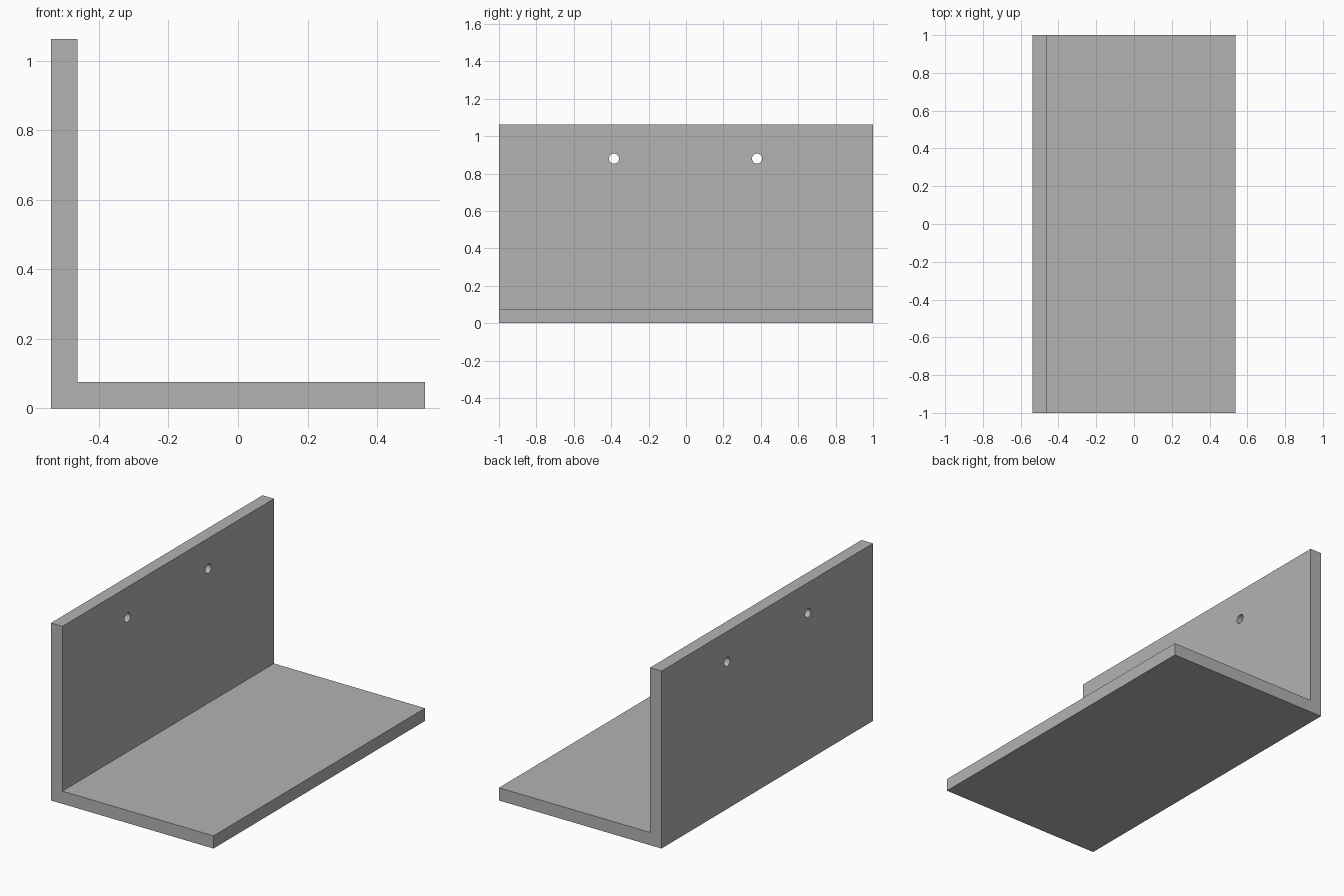
import bpy
import bmesh
from math import pi

cube = bpy.data.objects.get("Cube")
if cube:
    bpy.data.objects.remove(cube, do_unlink=True)

HALF_WIDTH, HALF_LENGTH, HEIGHT, THICK = 0.538, 1.0, 1.062, 0.076
HOLE_RADIUS, HOLE_Z = 0.027, 0.88

grey = bpy.data.materials.new("plain_grey")
grey.use_nodes = True
colour = (0.45, 0.45, 0.45, 1)
grey.diffuse_color = colour
grey.node_tree.nodes["Principled BSDF"].inputs["Base Color"].default_value = colour


def add_object(name, bm):
    bmesh.ops.recalc_face_normals(bm, faces=bm.faces)
    mesh = bpy.data.meshes.new(name)
    bm.to_mesh(mesh)
    bm.free()
    mesh.materials.append(grey)
    obj = bpy.data.objects.new(name, mesh)
    bpy.context.collection.objects.link(obj)
    return obj


# L-shaped bracket: profile extruded along its length
inner = -HALF_WIDTH + THICK
profile = [(-HALF_WIDTH, 0), (HALF_WIDTH, 0), (HALF_WIDTH, THICK),
           (inner, THICK), (inner, HEIGHT), (-HALF_WIDTH, HEIGHT)]
bm = bmesh.new()
face = bm.faces.new([bm.verts.new((x, -HALF_LENGTH, z)) for x, z in profile])
extruded = bmesh.ops.extrude_face_region(bm, geom=[face])["geom"]
bmesh.ops.translate(bm, vec=(0, 2 * HALF_LENGTH, 0),
                    verts=[v for v in extruded if isinstance(v, bmesh.types.BMVert)])
bracket = add_object("angle_bracket", bm)

# Two screw holes through the upright plate
for side, y in (("front", -0.385), ("back", 0.38)):
    bpy.ops.mesh.primitive_cylinder_add(
        vertices=32, radius=HOLE_RADIUS, depth=THICK * 3,
        location=(-HALF_WIDTH + THICK / 2, y, HOLE_Z), rotation=(0, pi / 2, 0))
    cutter = bpy.context.object
    cutter.name = side + "_hole_cutter"
    cutter.data.materials.append(grey)
    cutter.hide_render = True
    cutter.hide_set(True)
    cut = bracket.modifiers.new(side + "_screw_hole", 'BOOLEAN')
    cut.operation = 'DIFFERENCE'
    cut.solver = 'EXACT'
    cut.object = cutter

# Bake the holes and drop the cutters
bpy.ops.object.select_all(action='DESELECT')
bpy.context.view_layer.objects.active = bracket
bracket.select_set(True)
for modifier in list(bracket.modifiers):
    cutter = modifier.object
    bpy.ops.object.modifier_apply(modifier=modifier.name)
    bpy.data.objects.remove(cutter, do_unlink=True)
bpy.ops.object.shade_smooth_by_angle()
